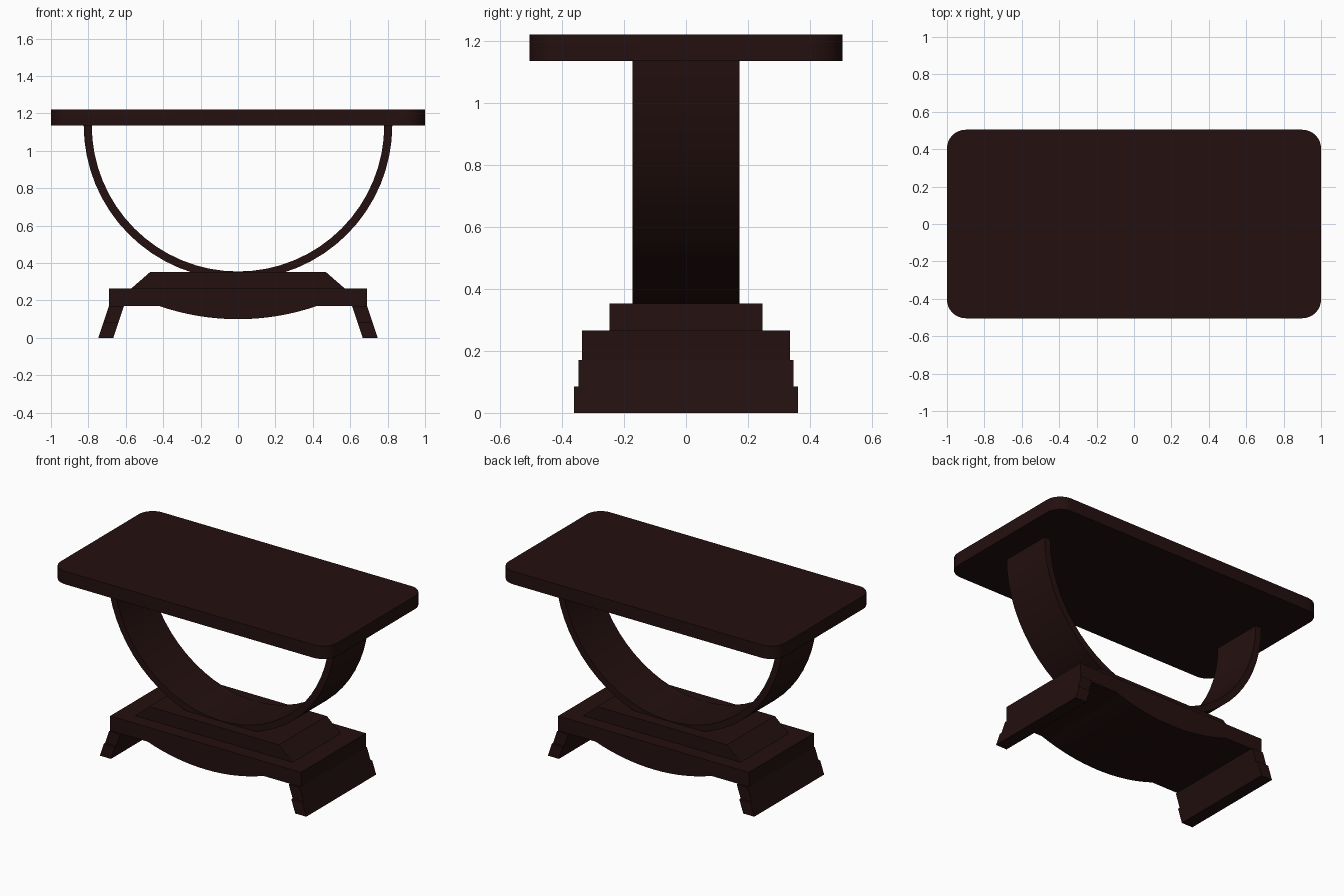
import bpy, bmesh, math

if "Cube" in bpy.data.objects:
    bpy.data.objects.remove(bpy.data.objects["Cube"])

wood = bpy.data.materials.new("dark_mahogany")
wood.diffuse_color = (0.0170, 0.0050, 0.0048, 1)
wood.use_nodes = True
wood.node_tree.nodes["Principled BSDF"].inputs["Base Color"].default_value = wood.diffuse_color


def finish(name, bm):
    bmesh.ops.recalc_face_normals(bm, faces=bm.faces)
    mesh = bpy.data.meshes.new(name)
    bm.to_mesh(mesh)
    bm.free()
    mesh.materials.append(wood)
    ob = bpy.data.objects.new(name, mesh)
    bpy.context.collection.objects.link(ob)
    bpy.ops.object.select_all(action='DESELECT')
    ob.select_set(True)
    bpy.context.view_layer.objects.active = ob
    bpy.ops.object.shade_smooth_by_angle(angle=math.radians(30))
    return ob


def extrude(name, points, vec):
    """Extrude a closed outline of 3D points along vec."""
    bm = bmesh.new()
    face = bm.faces.new([bm.verts.new(p) for p in points])
    geo = bmesh.ops.extrude_face_region(bm, geom=[face])["geom"]
    bmesh.ops.translate(bm, vec=vec,
                        verts=[v for v in geo if isinstance(v, bmesh.types.BMVert)])
    return finish(name, bm)


def slab_xz(name, outline, half_y):
    """Front-view outline extruded through the depth."""
    return extrude(name, [(x, -half_y, z) for x, z in outline], (0, 2 * half_y, 0))


# Table top with rounded corners
HX, HY, R = 1.0, 0.504, 0.10
outline = []
for k, (sx, sy) in enumerate([(1, 1), (-1, 1), (-1, -1), (1, -1)]):
    for i in range(9):
        a = math.radians(90 * k + 90 * i / 8)
        outline.append((sx * (HX - R) + R * math.cos(a),
                        sy * (HY - R) + R * math.sin(a), 1.135))
extrude("table_top", outline, (0, 0, 0.085))

# Semicircular bent support
bm = bmesh.new()
N, CZ, RO, RI, D = 32, 1.137, 0.825, 0.782, 0.172
rings = []
for i in range(N + 1):
    a = math.pi + math.pi * i / N
    c, s = math.cos(a), math.sin(a)
    rings.append([bm.verts.new((r * c, y, CZ + r * s))
                  for r, y in ((RO, -D), (RO, D), (RI, D), (RI, -D))])
for p, q in zip(rings, rings[1:]):
    for j in range(4):
        k = (j + 1) % 4
        bm.faces.new((p[j], p[k], q[k], q[j]))
bm.faces.new(rings[0])
bm.faces.new(rings[-1])
finish("curved_support", bm)

# Raised plinth with sloped ends
slab_xz("upper_plinth", [(-0.57, 0.26), (0.57, 0.26), (0.57, 0.265),
                         (0.47, 0.352), (-0.47, 0.352), (-0.57, 0.265)], 0.247)

# Base block with a bowed underside
W, SAG = 0.42, 0.07
rad = (W * W + SAG * SAG) / (2 * SAG)
half = math.asin(W / rad)
bow = []
for i in range(17):
    t = -half + 2 * half * i / 16
    bow.append((rad * math.sin(t), 0.10 + rad - rad * math.cos(t)))
slab_xz("base_block", [(-0.69, 0.265), (-0.69, 0.17)] + bow +
        [(0.69, 0.17), (0.69, 0.265)], 0.336)

# Splayed feet, each in two stepped layers
for side, s in (("left", -1), ("right", 1)):
    for part, z0, z1, hy in (("upper", 0.085, 0.17, 0.347), ("lower", 0.0, 0.085, 0.361)):
        def edge(x, z):
            return (s * (x + 0.057 * (0.17 - z) / 0.17), z)
        slab_xz(f"{side}_foot_{part}", [edge(0.61, z0), edge(0.69, z0),
                                        edge(0.69, z1), edge(0.61, z1)], hy)
